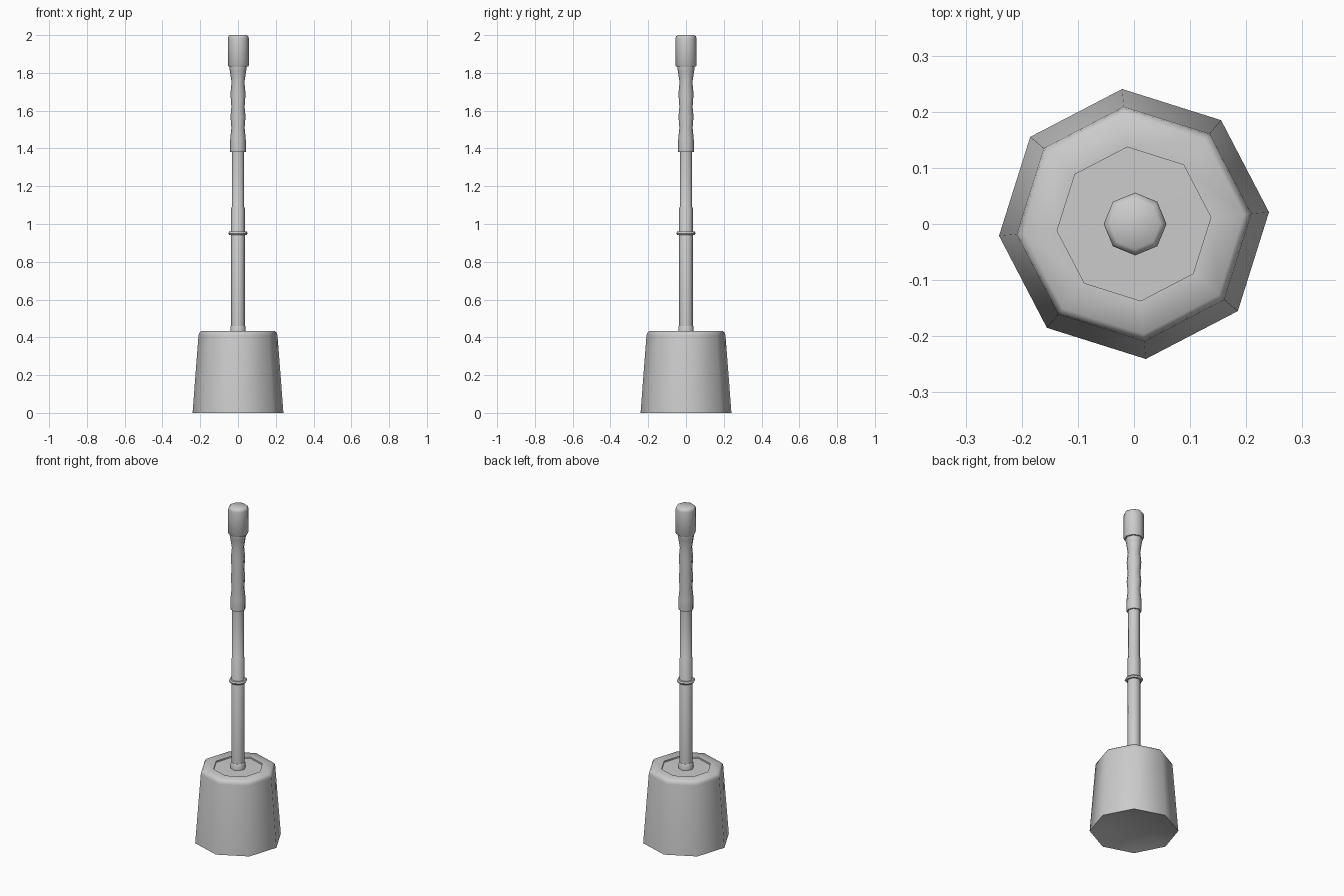
import bpy, bmesh
from math import cos, sin, pi, radians

if "Cube" in bpy.data.objects:
    bpy.data.objects.remove(bpy.data.objects["Cube"])


def lathe(name, profile, phase=0.0, offset=0.0, sides=8, angle=50, closed=False):
    """Revolve (radius, z) points; a zero radius becomes a pole."""
    bm = bmesh.new()
    rings = []
    for r, z in profile:
        if r == 0:
            rings.append([bm.verts.new((offset, 0, z))])
        else:
            rings.append([bm.verts.new((offset + r * cos(phase + 2 * pi * i / sides),
                                        r * sin(phase + 2 * pi * i / sides), z))
                          for i in range(sides)])
    pairs = list(zip(rings, rings[1:]))
    if closed:
        pairs.append((rings[-1], rings[0]))
    for a, b in pairs:
        for i in range(sides):
            j = (i + 1) % sides
            quad = [a[i % len(a)], a[j % len(a)], b[j % len(b)], b[i % len(b)]]
            bm.faces.new(list(dict.fromkeys(quad)))
    bmesh.ops.recalc_face_normals(bm, faces=bm.faces)
    mesh = bpy.data.meshes.new(name)
    bm.to_mesh(mesh)
    bm.free()
    obj = bpy.data.objects.new(name, mesh)
    bpy.context.collection.objects.link(obj)
    bpy.ops.object.select_all(action='DESELECT')
    obj.select_set(True)
    bpy.context.view_layer.objects.active = obj
    bpy.ops.object.shade_smooth_by_angle(angle=radians(angle))
    return obj


# Octagonal tapered holder with a recessed lid and a shallow hollow underneath
lathe("holder", [(0, 0.03), (0.14, 0.03), (0.2415, 0), (0.21, 0.41), (0.207, 0.423),
                 (0.197, 0.433), (0.1375, 0.433), (0.1375, 0.424), (0, 0.426)],
      phase=radians(5))

# Collar where the shaft enters the lid
lathe("shaft_collar", [(0, 0.42), (0.041, 0.42), (0.041, 0.455), (0.037, 0.461), (0, 0.461)])

# Shaft, slightly thicker in its lower part
lathe("shaft", [(0, 0.42), (0.036, 0.42), (0.036, 1.085), (0.033, 1.09),
                (0.033, 1.40), (0, 1.40)])

# Thin ring around the shaft
lathe("shaft_ring", [(0.034, 0.942), (0.046, 0.942), (0.051, 0.951),
                     (0.046, 0.96), (0.034, 0.96)], closed=True)

# Wavy finger grip
lathe("grip", [(0, 1.38), (0.041, 1.38), (0.042, 1.40), (0.041, 1.45), (0.035, 1.51),
               (0.040, 1.57), (0.035, 1.62), (0.040, 1.69), (0.034, 1.75),
               (0.043, 1.81), (0.046, 1.825), (0.046, 1.84), (0, 1.84)])

# Rounded end cap
lathe("end_cap", [(0, 1.835), (0.053, 1.835), (0.056, 1.84), (0.056, 1.982),
                  (0.053, 1.993), (0.045, 2.0), (0, 2.0)], offset=0.002)
